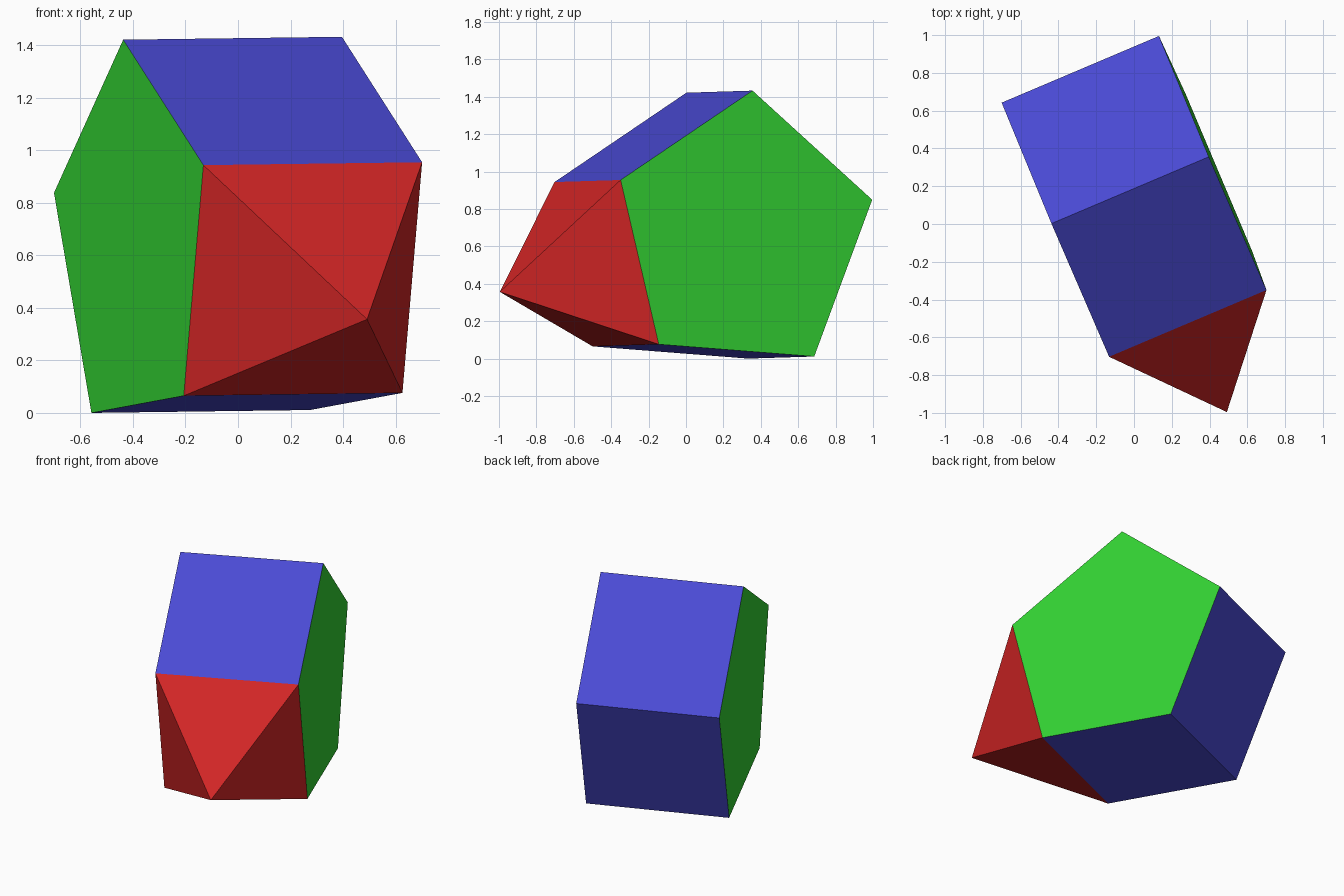
import bpy, bmesh, math
from mathutils import Vector, Matrix

cube = bpy.data.objects.get("Cube")
if cube:
    bpy.data.objects.remove(cube)


def material(name, rgb):
    m = bpy.data.materials.new(name)
    m.use_nodes = True
    m.diffuse_color = (*rgb, 1)
    m.node_tree.nodes["Principled BSDF"].inputs["Base Color"].default_value = (*rgb, 1)
    return m


GREEN, BLUE, RED = range(3)
materials = [material("green", (0.034, 0.658, 0.034)),
             material("blue", (0.068, 0.068, 0.658)),
             material("red", (0.658, 0.019, 0.019))]

# Regular pentagon swept along a tilted axis, every edge the same length
edge = 0.905
axis = Vector((0.83, 0.352, 0.011)).normalized()
centre = Vector((-0.407, -0.045, 0.659))
radius = edge / (2 * math.sin(math.pi / 5))
spoke = Vector((-0.029, 0.048, 0.769))
spoke = (spoke - axis * spoke.dot(axis)).normalized() * radius

bm = bmesh.new()
ring_a, ring_b = [], []
for k in range(5):
    p = centre + Matrix.Rotation(k * math.tau / 5, 3, axis) @ spoke
    ring_a.append(bm.verts.new(p))
    ring_b.append(bm.verts.new(p + axis * edge))

# Pentagon ends
for ring in (ring_a, ring_b):
    bm.faces.new(ring).material_index = GREEN

# Square sides, with a square pyramid raised on the front one
for k in range(5):
    n = (k + 1) % 5
    quad = [ring_a[k], ring_a[n], ring_b[n], ring_b[k]]
    if k != 1:
        bm.faces.new(quad).material_index = BLUE
        continue
    middle = sum((v.co for v in quad), Vector()) / 4
    outward = (middle - centre - axis * edge / 2).normalized()
    apex = bm.verts.new(middle + outward * edge / math.sqrt(2))
    for i in range(4):
        bm.faces.new((quad[i], quad[(i + 1) % 4], apex)).material_index = RED

bmesh.ops.recalc_face_normals(bm, faces=bm.faces)

# Rest on the ground
low = min(v.co.z for v in bm.verts)
bmesh.ops.translate(bm, verts=bm.verts, vec=(0, 0, -low))

mesh = bpy.data.meshes.new("augmented_pentagonal_prism")
bm.to_mesh(mesh)
bm.free()
for m in materials:
    mesh.materials.append(m)
bpy.context.collection.objects.link(
    bpy.data.objects.new("augmented_pentagonal_prism", mesh))
